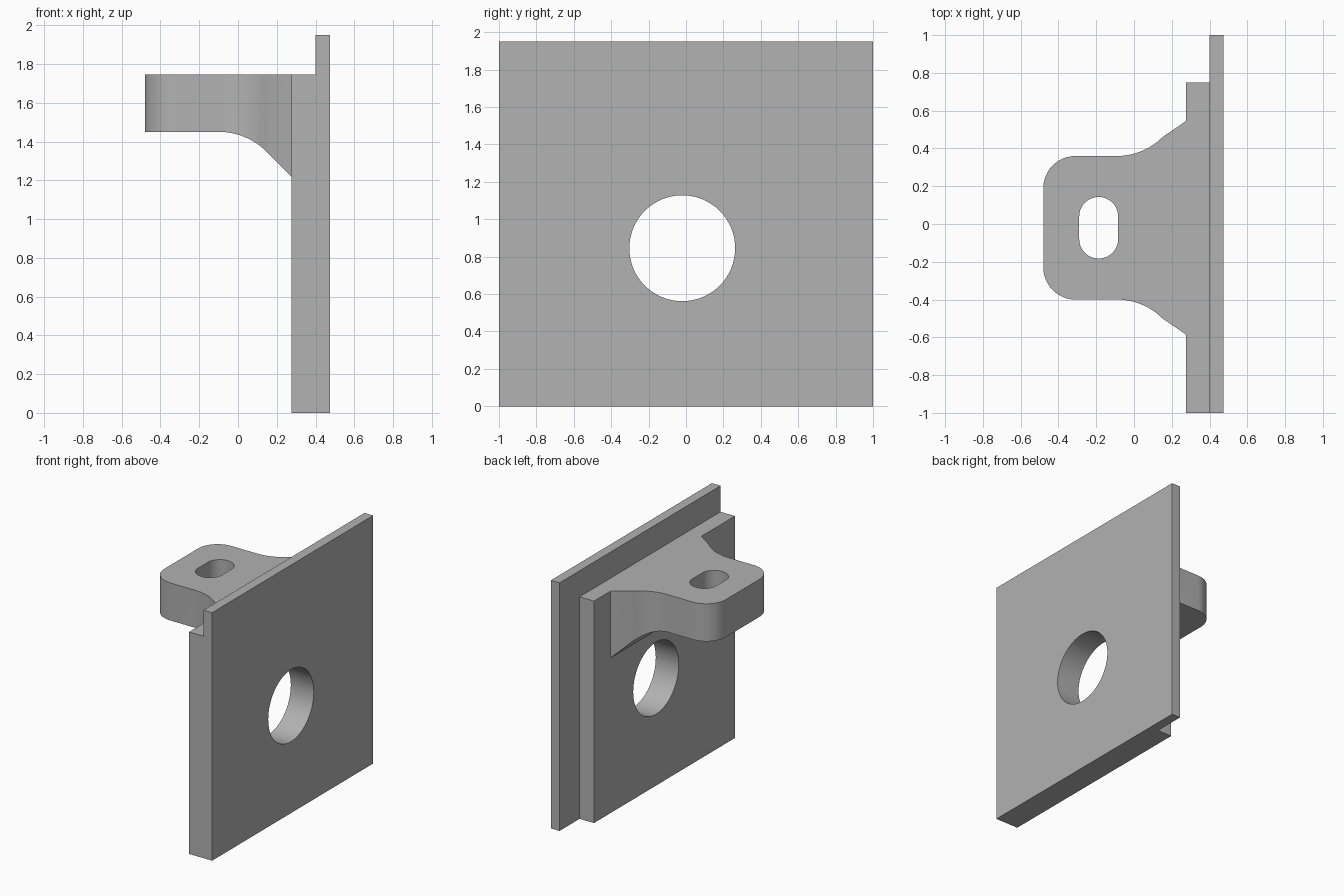
import bpy, bmesh
from math import sin, cos, radians
from mathutils import Vector

cube = bpy.data.objects.get("Cube")
if cube:
    bpy.data.objects.remove(cube, do_unlink=True)

grey = bpy.data.materials.new("plain grey")
grey.use_nodes = True
grey.diffuse_color = (0.445, 0.445, 0.445, 1)
grey.node_tree.nodes["Principled BSDF"].inputs["Base Color"].default_value = grey.diffuse_color

MID = -0.02   # centre line of the lug and both holes


def prism(name, points, axis, low, high):
    """Extrude a 2D outline along an axis; points fill the two other axes in order."""
    bm = bmesh.new()
    verts = []
    for p in points:
        co = list(p)
        co.insert(axis, low)
        verts.append(bm.verts.new(co))
    face = bm.faces.new(verts)
    new = bmesh.ops.extrude_face_region(bm, geom=[face])["geom"]
    shift = Vector((0, 0, 0))
    shift[axis] = high - low
    bmesh.ops.translate(bm, vec=shift, verts=[v for v in new if isinstance(v, bmesh.types.BMVert)])
    bmesh.ops.recalc_face_normals(bm, faces=bm.faces)
    mesh = bpy.data.meshes.new(name)
    bm.to_mesh(mesh)
    bm.free()
    mesh.materials.append(grey)
    obj = bpy.data.objects.new(name, mesh)
    bpy.context.collection.objects.link(obj)
    return obj


def box(name, x, y, z):
    return prism(name, [(x[0], y[0]), (x[1], y[0]), (x[1], y[1]), (x[0], y[1])], 2, *z)


def arc(cx, cy, r, start, end, steps):
    angles = [radians(start + (end - start) * i / steps) for i in range(steps + 1)]
    return [(cx + r * cos(a), cy + r * sin(a)) for a in angles]


def combine(target, other, operation):
    mod = target.modifiers.new(operation, "BOOLEAN")
    mod.operation, mod.solver, mod.object = operation, "EXACT", other
    bpy.context.view_layer.objects.active = target
    bpy.ops.object.modifier_apply(modifier=mod.name)
    bpy.data.objects.remove(other, do_unlink=True)


# Wide plate and the thicker block behind it
bracket = box("mounting_bracket", (0.4, 0.475), (-1, 1), (0, 1.95))
block = box("block", (0.275, 0.44), (-1, 0.75), (0, 1.745))

# Lug outline from above: rounded nose, flared root, mirrored on the centre line
half = arc(-0.31, 0.21, 0.17, 180, 90, 12) + arc(-0.09, 0.72, 0.34, -90, -45, 10)
half += [(0.275, 0.565), (0.35, 0.565)]
outline = [(x, MID + y) for x, y in half] + [(x, MID - y) for x, y in reversed(half)]
lug = prism("lug", outline, 2, 1, 1.745)

# Lug side profile: flat underside sweeping down to the block
side = [(-0.6, 1.9), (-0.6, 1.45)] + arc(-0.1, 1.1, 0.35, 90, 45, 12)
side += [(0.275, 1.22), (0.35, 1.145), (0.35, 1.9)]
combine(lug, prism("side_profile", side, 1, -1, 1), "INTERSECT")

# Slot through the lug
slot = arc(-0.187, MID + 0.06, 0.103, 0, 180, 20) + arc(-0.187, MID - 0.06, 0.103, 180, 360, 20)
combine(lug, prism("slot_cutter", slot, 2, 1, 2), "DIFFERENCE")

# Join the solids, then bore the round hole
combine(bracket, block, "UNION")
combine(bracket, lug, "UNION")
bore = arc(MID, 0.845, 0.283, 0, 360, 64)[:-1]
combine(bracket, prism("bore_cutter", bore, 0, 0, 1), "DIFFERENCE")

bpy.ops.object.select_all(action="DESELECT")
bracket.select_set(True)
bpy.context.view_layer.objects.active = bracket
bpy.ops.object.shade_smooth_by_angle(angle=radians(12))
